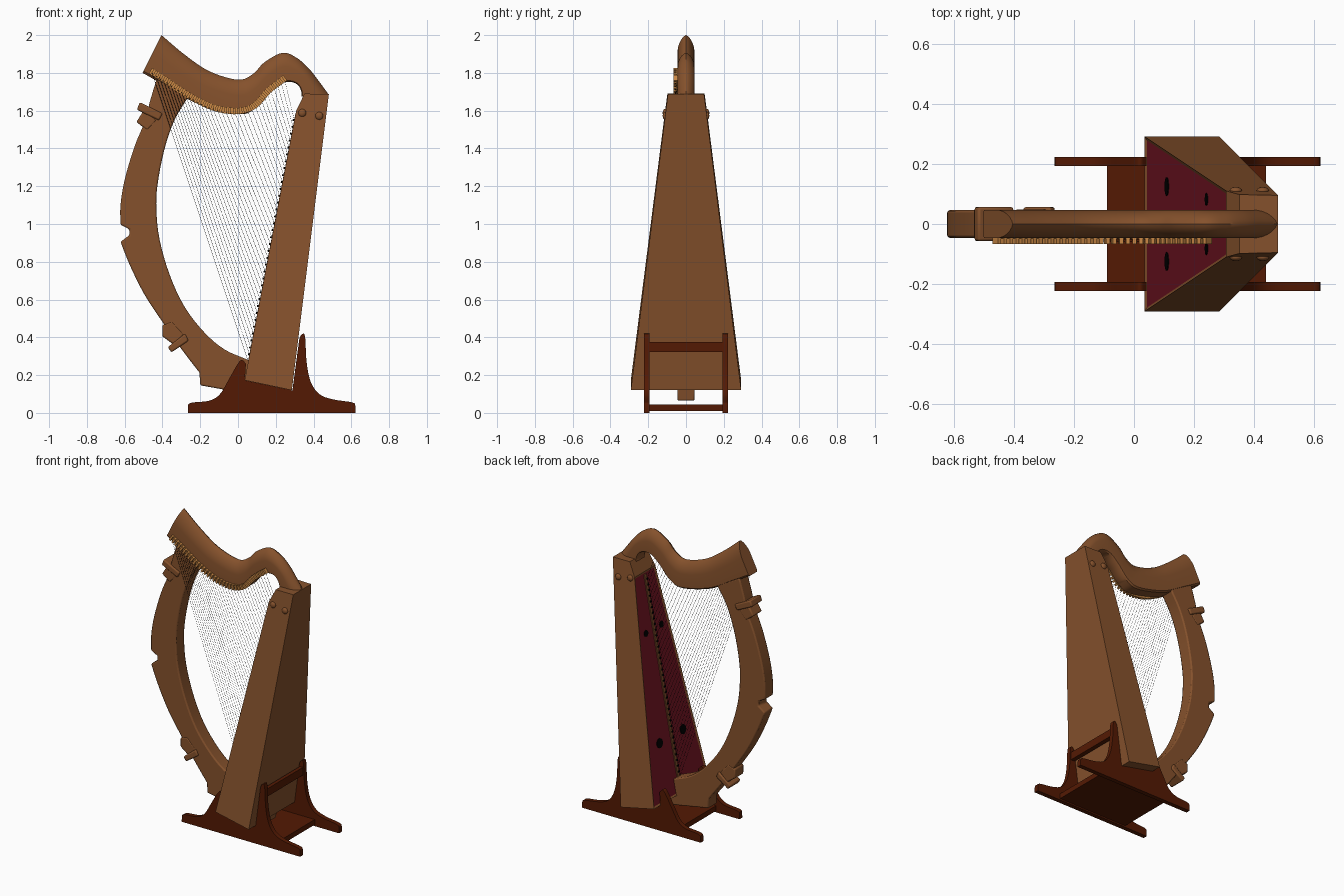
import bpy, bmesh, math
from mathutils import Vector, Matrix

if "Cube" in bpy.data.objects:
    bpy.data.objects.remove(bpy.data.objects["Cube"])


def material(name, rgb):
    m = bpy.data.materials.new(name)
    m.diffuse_color = (*rgb, 1)
    m.use_nodes = True
    m.node_tree.nodes["Principled BSDF"].inputs["Base Color"].default_value = m.diffuse_color
    return m


WOOD = material("warm brown wood", (0.235, 0.083, 0.025))
DARK = material("dark reddish wood", (0.088, 0.010, 0.001))
RED = material("burgundy panel", (0.19, 0.008, 0.018))
GOLD = material("bronze", (0.60, 0.25, 0.06))
BLACK = material("black", (0.0, 0.0, 0.0))


def finish(name, bm, mats, bevel=0, smooth=True):
    bmesh.ops.recalc_face_normals(bm, faces=bm.faces)
    me = bpy.data.meshes.new(name)
    bm.to_mesh(me)
    bm.free()
    ob = bpy.data.objects.new(name, me)
    bpy.context.collection.objects.link(ob)
    for m in mats:
        me.materials.append(m)
    if smooth:
        bpy.ops.object.select_all(action='DESELECT')
        ob.select_set(True)
        bpy.context.view_layer.objects.active = ob
        bpy.ops.object.shade_smooth_by_angle(angle=math.radians(35))
    if bevel:
        b = ob.modifiers.new("edges", 'BEVEL')
        b.width, b.segments, b.limit_method = bevel, 2, 'ANGLE'
        b.angle_limit = math.radians(50)
    return ob


def spline(pts, n=6):
    """Catmull-Rom curve through 2D points."""
    p = [Vector(q) for q in pts]
    p = [2 * p[0] - p[1]] + p + [2 * p[-1] - p[-2]]
    out = []
    for i in range(1, len(p) - 2):
        a, b, c, d = p[i - 1:i + 3]
        for k in range(n):
            t = k / n
            out.append(0.5 * (2 * b + (c - a) * t + (2 * a - 5 * b + 4 * c - d) * t * t
                              + (3 * b - a - 3 * c + d) * t ** 3))
    return out + [p[-2]]


def resample(pts, count):
    """Points and tangents at equal spacing along a polyline."""
    seg = [(b - a).length for a, b in zip(pts, pts[1:])]
    out = []
    for i in range(count):
        d, k = sum(seg) * i / (count - 1), 0
        while k < len(seg) - 1 and d > seg[k]:
            d -= seg[k]
            k += 1
        out.append((pts[k].lerp(pts[k + 1], d / seg[k]), (pts[k + 1] - pts[k]).normalized()))
    return out


def prism(name, pts, y0, y1, mat, bevel=0):
    """Outline in x and z, extruded along y."""
    bm = bmesh.new()
    f = bm.faces.new([bm.verts.new((p[0], y0, p[1])) for p in pts])
    g = bmesh.ops.extrude_face_region(bm, geom=[f])
    bmesh.ops.translate(bm, vec=(0, y1 - y0, 0),
                        verts=[v for v in g['geom'] if isinstance(v, bmesh.types.BMVert)])
    return finish(name, bm, [mat], bevel)


# --- soundbox: tapered body with a recessed red front panel
A, B = Vector((0.035, 0.173)), Vector((0.308, 1.60))
axis = (B - A).normalized()
out = Vector((-axis.y, axis.x))          # outward normal of the front


def half_width(p):
    return 0.292 - 0.125 * max(0, (p - A).dot(axis))


profile = [A, B, Vector((0.352, 1.69)), Vector((0.481, 1.688)), Vector((0.285, 0.120))]
bm = bmesh.new()
sides = []
for s in (-1, 1):
    sides.append([bm.verts.new((p.x, s * half_width(p), p.y)) for p in profile])
    bm.faces.new(sides[-1])
strips = []
for i in range(5):
    j = (i + 1) % 5
    strips.append(bm.faces.new((sides[0][i], sides[0][j], sides[1][j], sides[1][i])))
bmesh.ops.recalc_face_normals(bm, faces=bm.faces)
bmesh.ops.inset_individual(bm, faces=[strips[0]], thickness=0.017, depth=-0.006)
strips[0].material_index = 1
finish("soundbox", bm, [WOOD, RED], smooth=False)

# string rib along the middle of the panel
lo, hi = A + axis * 0.03, B - axis * 0.02
prism("string_rib", [lo - out * 0.008, lo + out * 0.001, hi + out * 0.001, hi - out * 0.008],
      -0.011, 0.011, WOOD)

# sound holes as thin dark discs
tilt = Vector((out.x, 0, out.y)).to_track_quat('Z', 'Y').to_matrix().to_4x4()
bm = bmesh.new()
for t, y, r in ((0.255, 0.125, 0.031), (0.74, 0.082, 0.021)):
    c = A.lerp(B, t) - out * 0.005
    for s in (-1, 1):
        bmesh.ops.create_cone(bm, cap_ends=True, segments=24, radius1=r, radius2=r, depth=0.004,
                              matrix=Matrix.Translation((c.x, s * y, c.y)) @ tilt)
finish("sound_holes", bm, [BLACK], smooth=False)

# domed bolts on both sides
bm = bmesh.new()
for x, z in ((0.34, 1.588), (0.43, 1.572)):
    y = half_width(Vector((x, z)))
    for s in (-1, 1):
        bmesh.ops.create_uvsphere(bm, u_segments=16, v_segments=8, radius=0.021,
                                  matrix=Matrix.Translation((x, s * y, z)) @ Matrix.Diagonal((1, 0.6, 1, 1)))
finish("bolts", bm, [WOOD])

# --- neck: arched section lofted between the top and bottom curves
top = spline([(-0.405, 2.0), (-0.283, 1.897), (-0.15, 1.808), (0, 1.764), (0.08, 1.795),
              (0.14, 1.856), (0.235, 1.906), (0.31, 1.88), (0.378, 1.82), (0.44, 1.74), (0.481, 1.684)])
bottom = spline([(-0.505, 1.80), (-0.39, 1.735), (-0.21, 1.635), (0, 1.582), (0.09, 1.61),
                 (0.165, 1.69), (0.225, 1.742), (0.28, 1.752), (0.318, 1.735), (0.335, 1.70), (0.335, 1.675)])
half = [(0, 0.036), (0.05, 0.046), (0.55, 0.046), (0.68, 0.042), (0.8, 0.034),
        (0.9, 0.023), (0.97, 0.011), (1, 0)]
section = [(v, -w) for v, w in half] + [(v, w) for v, w in half[-2::-1]]
bm = bmesh.new()
rings = []
for b, t in zip(bottom, top):
    rings.append([bm.verts.new((b.lerp(t, v).x, y, b.lerp(t, v).y)) for v, y in section])
n = len(section)
for r, q in zip(rings, rings[1:]):
    for i in range(n):
        bm.faces.new((r[i], r[(i + 1) % n], q[(i + 1) % n], q[i]))
bm.faces.new(rings[0])
bm.faces.new(rings[-1])
finish("neck", bm, [WOOD])

# --- pillar: bowed front column with a notch, foot running under the soundbox
outer = spline([(-0.43, 1.77), (-0.468, 1.642), (-0.49, 1.55), (-0.548, 1.41), (-0.60, 1.234),
                (-0.622, 1.10), (-0.622, 0.996)], 4)
notch = [(-0.575, 0.972), (-0.575, 0.94)]
lower = spline([(-0.622, 0.906), (-0.574, 0.785), (-0.495, 0.626), (-0.39, 0.467),
                (-0.29, 0.325), (-0.204, 0.213)], 4)
foot = [(-0.2, 0.146), (0.255, 0.064), (0.265, 0.13), (0.1, 0.2), (0.1, 0.26)]
inner = spline([(0.05, 0.282), (-0.07, 0.335), (-0.177, 0.425), (-0.283, 0.562), (-0.362, 0.732),
                (-0.415, 0.917), (-0.432, 1.075), (-0.426, 1.208), (-0.39, 1.393), (-0.336, 1.55),
                (-0.262, 1.675)], 4)
prism("pillar", outer + notch + lower + foot + inner, -0.046, 0.046, WOOD, 0.008)

# carved cuffs on the pillar
cuffs = {
    "upper_cuff_flange": (0.057, [(-0.52, 1.645), (-0.40, 1.585), (-0.418, 1.548), (-0.535, 1.605)]),
    "upper_cuff_block": (0.048, [(-0.50, 1.60), (-0.538, 1.54), (-0.48, 1.495), (-0.43, 1.55)]),
    "lower_cuff_block": (0.048, [(-0.40, 0.465), (-0.40, 0.405), (-0.34, 0.36), (-0.285, 0.415),
                                 (-0.35, 0.485)]),
    "lower_cuff_flange": (0.057, [(-0.372, 0.348), (-0.28, 0.42), (-0.262, 0.382), (-0.352, 0.32)]),
}
for name, (y, pts) in cuffs.items():
    prism(name, pts, -y, y, WOOD, 0.008)

# --- bronze plate, tuning pegs and strings
COUNT = 36
row = resample(spline([(-0.458, 1.808), (-0.39, 1.766), (-0.256, 1.677), (-0.124, 1.615), (0, 1.598),
                       (0.087, 1.626), (0.16, 1.705), (0.245, 1.77)]), COUNT)
edge = [(p, Vector((-d.y, d.x)) * 0.016) for p, d in row]
prism("peg_plate", [p + o for p, o in edge] + [p - o for p, o in edge[::-1]], -0.049, -0.043, GOLD)
pegs, strings, nubs = bmesh.new(), bmesh.new(), bmesh.new()
for i, (p, d) in enumerate(row):
    turn = Matrix.Rotation(-math.atan2(d.y, d.x), 4, 'Y')
    bmesh.ops.create_cube(pegs, size=1, matrix=Matrix.Translation((p.x, -0.055, p.y)) @ turn
                          @ Matrix.Diagonal((0.013, 0.024, 0.034, 1)))
    e = A.lerp(B, 0.07 + 0.895 * i / (COUNT - 1))
    a, b = Vector((p.x, -0.06, p.y)), Vector((e.x, -0.01, e.y))
    rot = (b - a).to_track_quat('Z', 'Y').to_matrix().to_4x4()
    bmesh.ops.create_cone(strings, segments=4, radius1=0.0008, radius2=0.0008, depth=(b - a).length,
                          matrix=Matrix.Translation((a + b) / 2) @ rot)
    e = e + out * 0.004
    bmesh.ops.create_cube(nubs, size=0.010, matrix=Matrix.Translation((e.x, -0.006, e.y)) @ tilt)
finish("tuning_pegs", pegs, [GOLD], smooth=False)
finish("strings", strings, [BLACK], smooth=False)
finish("string_anchors", nubs, [BLACK], smooth=False)

# --- stand: two curved side plates, floor panel and back rail
plate = [(0.622, 0), (-0.266, 0)]
plate += spline([(-0.264, 0.045), (-0.24, 0.055), (-0.15, 0.065), (-0.095, 0.10), (-0.05, 0.175),
                 (0.0, 0.262), (0.022, 0.28), (0.042, 0.26)], 4)
plate += [(0.036, 0.172), (0.288, 0.119)]
plate += spline([(0.325, 0.395), (0.338, 0.416), (0.355, 0.405), (0.363, 0.27), (0.385, 0.165),
                 (0.43, 0.10), (0.50, 0.072), (0.607, 0.055), (0.622, 0.035)], 4)
for s, name in ((-1, "front_stand_plate"), (1, "back_stand_plate")):
    prism(name, plate, s * 0.208 - 0.015, s * 0.208 + 0.015, DARK)
prism("stand_floor", [(-0.09, 0.01), (0.44, 0.01), (0.44, 0.045), (-0.09, 0.045)], -0.195, 0.195, DARK)
prism("stand_rail", [(0.322, 0.322), (0.352, 0.322), (0.352, 0.375), (0.328, 0.375)], -0.195, 0.195, DARK)
